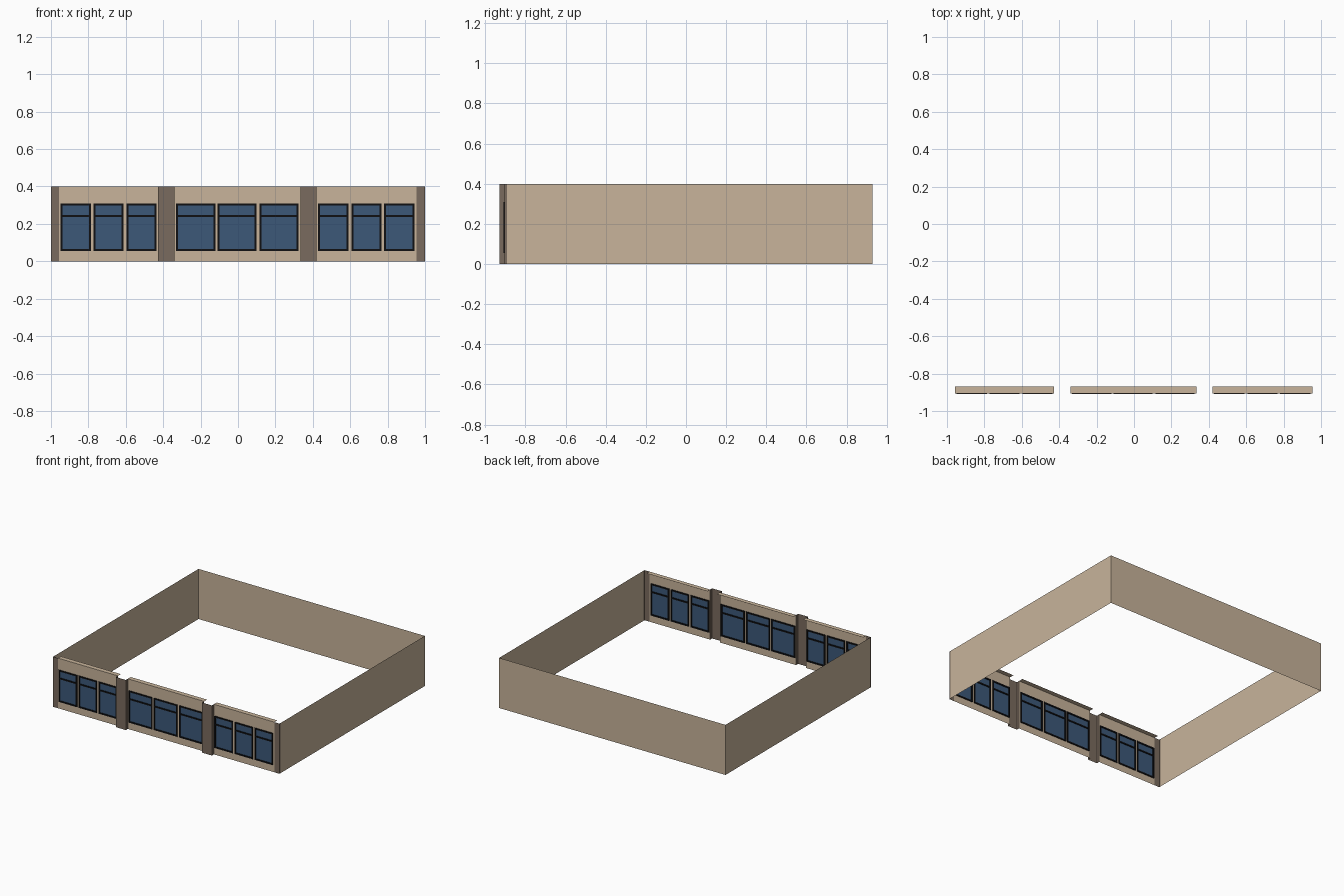
import bpy, bmesh

if "Cube" in bpy.data.objects:
    bpy.data.objects.remove(bpy.data.objects["Cube"])

FACE, LEDGE, PROUD = -0.905, -0.868, -0.93   # facade plane, parapet back, pilaster front
BACK, H = 0.93, 0.4
SILL, HEAD, TRANSOM, BAR = 0.055, 0.31, 0.243, 0.011


def material(name, color):
    m = bpy.data.materials.new(name)
    m.diffuse_color = (*color, 1)
    m.use_nodes = True
    m.node_tree.nodes["Principled BSDF"].inputs["Base Color"].default_value = m.diffuse_color
    return m


tan = material("tan_wall", (0.577, 0.456, 0.328))
brown = material("brown_pilaster", (0.195, 0.147, 0.112))
black = material("black_frame", (0.005, 0.005, 0.006))
blue = material("blue_glass", (0.045, 0.098, 0.19))


def finish(name, bm, mat):
    bmesh.ops.remove_doubles(bm, verts=bm.verts, dist=1e-5)
    me = bpy.data.meshes.new(name)
    bm.to_mesh(me)
    bm.free()
    me.materials.append(mat)
    ob = bpy.data.objects.new(name, me)
    bpy.context.collection.objects.link(ob)
    return ob


def quad(bm, *pts):
    bm.faces.new([bm.verts.new(p) for p in pts])


def front_quad(bm, x0, x1, z0, z1, y):
    quad(bm, (x0, y, z0), (x1, y, z0), (x1, y, z1), (x0, y, z1))


def sheet(name, path, mat):
    """Vertical sheet standing on a plan path."""
    bm = bmesh.new()
    for (xa, ya), (xb, yb) in zip(path, path[1:]):
        quad(bm, (xa, ya, 0), (xb, yb, 0), (xb, yb, H), (xa, ya, H))
    finish(name, bm, mat)


def box(bm, x0, x1, y0, y1, z0, z1):
    verts = bmesh.ops.create_cube(bm, size=1)["verts"]
    for v in verts:
        v.co = (x1 if v.co.x > 0 else x0, y1 if v.co.y > 0 else y0,
                z1 if v.co.z > 0 else z0)


def window(name, x0, x1):
    # Frame with stiles, rails and transom bar
    bm = bmesh.new()
    y0, y1 = FACE - 0.005, FACE + 0.006
    for x in (x0, x1 - BAR):
        box(bm, x, x + BAR, y0, y1, SILL, HEAD)
    for z in (SILL, TRANSOM - BAR / 2, HEAD - BAR):
        box(bm, x0 + BAR, x1 - BAR, y0, y1, z, z + BAR)
    finish(name + "_frame", bm, black)
    # Glass sheet
    bm = bmesh.new()
    front_quad(bm, x0 + BAR / 2, x1 - BAR / 2, SILL + BAR / 2, HEAD - BAR / 2, FACE)
    finish(name + "_glass", bm, blue)


# Bays: wall sheet with window openings, plus the parapet ledge turned back at the top
bays = {
    "left_bay": (-0.957, -0.427, [(-0.949, -0.786), (-0.773, -0.611), (-0.597, -0.435)]),
    "middle_bay": (-0.34, 0.335, [(-0.332, -0.12), (-0.11, 0.1), (0.114, 0.324)]),
    "right_bay": (0.42, 0.955, [(0.427, 0.591), (0.606, 0.767), (0.781, 0.944)]),
}
for name, (x0, x1, openings) in bays.items():
    bm = bmesh.new()
    front_quad(bm, x0, x1, 0, SILL, FACE)
    front_quad(bm, x0, x1, HEAD, H, FACE)
    edges = [x0] + [x for o in openings for x in o] + [x1]
    for a, b in zip(edges[::2], edges[1::2]):
        front_quad(bm, a, b, SILL, HEAD, FACE)
    quad(bm, (x0, FACE, H), (x1, FACE, H), (x1, LEDGE, H), (x0, LEDGE, H))
    finish(name + "_wall", bm, tan)
    for i, (a, b) in enumerate(openings, 1):
        window(f"{name}_window_{i}", a, b)

# Projecting pilasters between bays, open at the back
for name, a, b in (("left_pilaster", -0.427, -0.34), ("right_pilaster", 0.335, 0.42)):
    sheet(name, [(a, FACE), (a, PROUD), (b, PROUD), (b, FACE)], brown)

# Corner pilasters wrapping onto the side walls
sheet("left_corner_pilaster", [(-1, -0.893), (-1, FACE), (-0.957, FACE)], brown)
sheet("right_corner_pilaster", [(0.955, FACE), (1, FACE), (1, -0.893)], brown)

# Plain side and back walls
sheet("right_wall", [(1, -0.893), (1, BACK)], tan)
sheet("back_wall", [(1, BACK), (-1, BACK)], tan)
sheet("left_wall", [(-1, BACK), (-1, -0.893)], tan)
